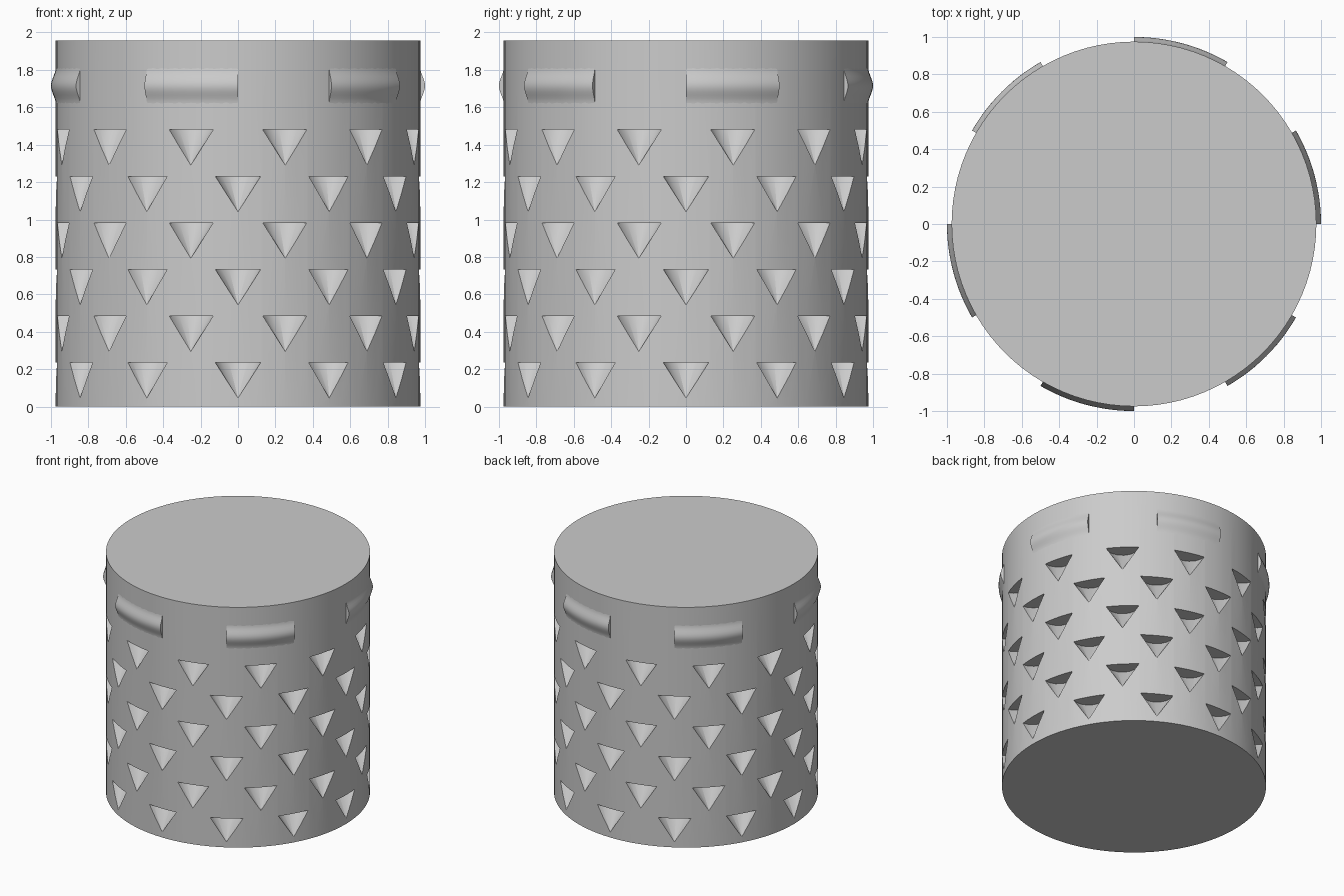
import bpy
import bmesh
from math import radians, sin, cos, pi
from mathutils import Matrix, Vector

if "Cube" in bpy.data.objects:
    bpy.data.objects.remove(bpy.data.objects["Cube"], do_unlink=True)

RADIUS = 0.975
HEIGHT = 1.957

grey = bpy.data.materials.new("plain grey")
grey.use_nodes = True
grey.diffuse_color = (0.6, 0.6, 0.6, 1)
grey.node_tree.nodes["Principled BSDF"].inputs["Base Color"].default_value = (0.6, 0.6, 0.6, 1)


def make_object(name, bm):
    bmesh.ops.recalc_face_normals(bm, faces=bm.faces)
    mesh = bpy.data.meshes.new(name)
    bm.to_mesh(mesh)
    bm.free()
    mesh.materials.append(grey)
    obj = bpy.data.objects.new(name, mesh)
    bpy.context.collection.objects.link(obj)
    return obj


def activate(obj):
    bpy.ops.object.select_all(action="DESELECT")
    obj.select_set(True)
    bpy.context.view_layer.objects.active = obj


# Solid drum body
bm = bmesh.new()
bmesh.ops.create_cone(bm, cap_ends=True, segments=96, radius1=RADIUS, radius2=RADIUS,
                      depth=HEIGHT, matrix=Matrix.Translation((0, 0, HEIGHT / 2)))
drum = make_object("drum_body", bm)

# Point-down cones that carve staggered rows of half-cone pockets
CONE_HEIGHT = 0.19
bm = bmesh.new()
for row in range(6):
    top = 0.235 + 0.249 * row
    for i in range(12):
        angle = radians(30 * i + 15 * (row % 2))
        centre = Vector(((RADIUS + 0.001) * cos(angle), (RADIUS + 0.001) * sin(angle),
                         top - CONE_HEIGHT / 2))
        bmesh.ops.create_cone(bm, cap_ends=True, segments=16, radius1=0, radius2=0.123,
                              depth=CONE_HEIGHT,
                              matrix=Matrix.Translation(centre) @ Matrix.Rotation(angle, 4, "Z"))
bmesh.ops.remove_doubles(bm, verts=bm.verts, dist=0.0001)
cutter = make_object("pocket_cutter", bm)
cutter.hide_render = True

cut = drum.modifiers.new("pockets", "BOOLEAN")
cut.operation = "DIFFERENCE"
cut.solver = "EXACT"
cut.object = cutter
activate(drum)
bpy.ops.object.modifier_apply(modifier=cut.name)
bpy.data.objects.remove(cutter, do_unlink=True)
bpy.ops.object.shade_smooth_by_angle(angle=radians(30))

# Six curved grip ribs with a bell-shaped section, each spanning thirty degrees
MID, HALF, BULGE = 1.715, 0.1, 0.025
section = [(RADIUS - 0.02, MID - HALF)]
for k in range(13):
    t = -1 + k / 6
    section.append((RADIUS - 0.001 + (BULGE + 0.001) * (1 + cos(pi * t)) / 2, MID + HALF * t))
section.append((RADIUS - 0.02, MID + HALF))

for n in range(6):
    bm = bmesh.new()
    rings = []
    for step in range(13):
        a = radians(60 * n + 2.5 * step)
        rings.append([bm.verts.new((r * cos(a), r * sin(a), z)) for r, z in section])
    for first, second in zip(rings, rings[1:]):
        for j in range(len(section)):
            k = (j + 1) % len(section)
            bm.faces.new((first[j], first[k], second[k], second[j]))
    bm.faces.new(rings[0])
    bm.faces.new(rings[-1])
    rib = make_object(f"grip_rib_{n + 1}", bm)
    activate(rib)
    bpy.ops.object.shade_smooth_by_angle(angle=radians(35))
